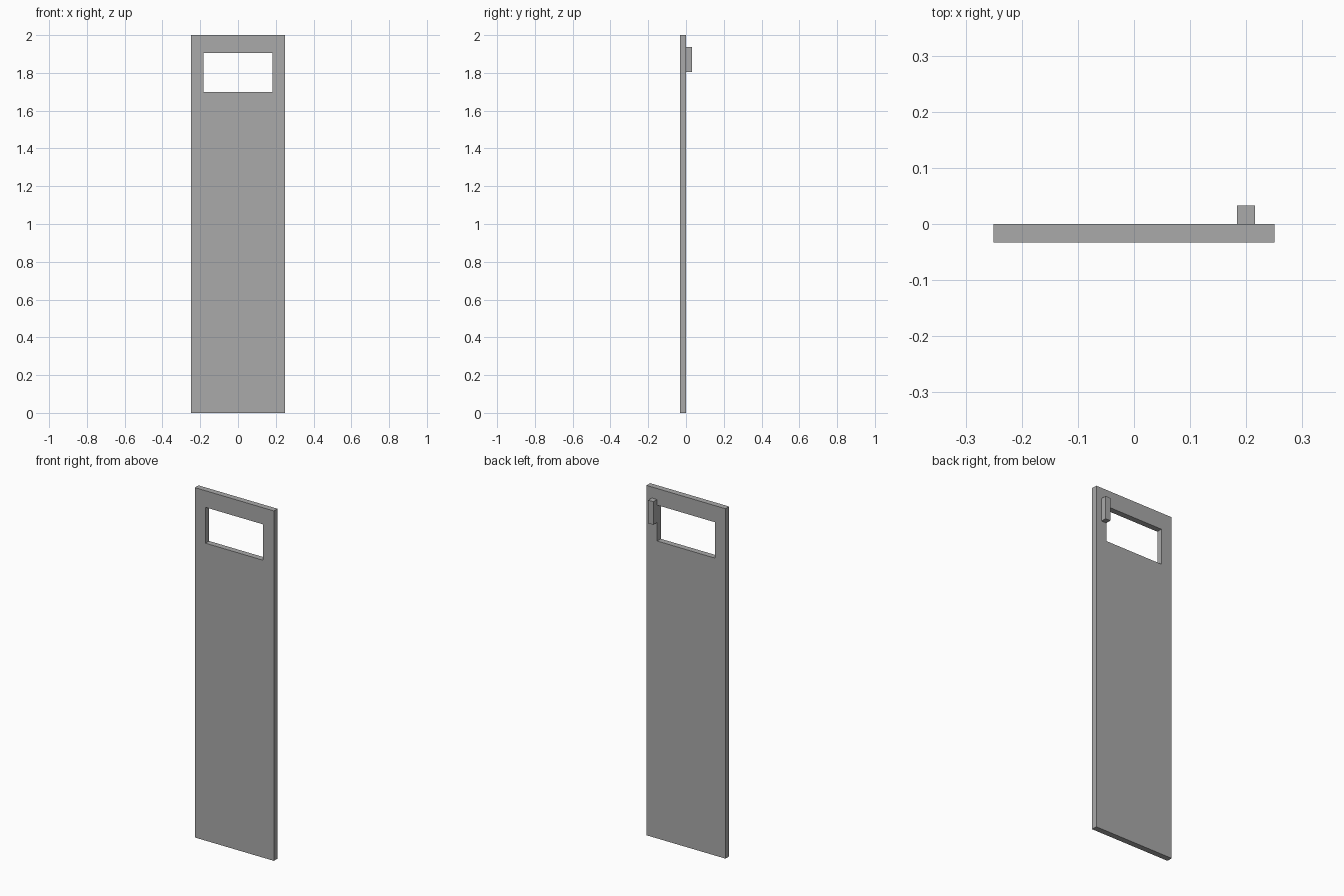
import bpy
import bmesh

cube = bpy.data.objects.get("Cube")
if cube:
    bpy.data.objects.remove(cube, do_unlink=True)

# Single grey paint
GREY = (0.4, 0.4, 0.4, 1.0)
grey = bpy.data.materials.new("grey paint")
grey.use_nodes = True
grey.diffuse_color = GREY
grey.node_tree.nodes["Principled BSDF"].inputs["Base Color"].default_value = GREY


def add_object(name, bm):
    bmesh.ops.recalc_face_normals(bm, faces=bm.faces[:])
    mesh = bpy.data.meshes.new(name)
    bm.to_mesh(mesh)
    bm.free()
    mesh.materials.append(grey)
    obj = bpy.data.objects.new(name, mesh)
    bpy.context.collection.objects.link(obj)
    return obj


def rectangle(bm, x0, x1, z0, z1, y):
    return [bm.verts.new((x, y, z))
            for x, z in ((x0, z0), (x1, z0), (x1, z1), (x0, z1))]


def extrude_back(bm, depth):
    result = bmesh.ops.extrude_face_region(bm, geom=bm.faces[:])
    verts = [v for v in result["geom"] if isinstance(v, bmesh.types.BMVert)]
    bmesh.ops.translate(bm, verts=verts, vec=(0, depth, 0))


# Door panel: a ring of four faces around the window opening, given thickness
FRONT, BACK, DEPTH = -0.033, 0.0, 0.033
bm = bmesh.new()
outer = rectangle(bm, -0.25, 0.25, 0.0, 2.0, FRONT)
inner = rectangle(bm, -0.182, 0.182, 1.70, 1.905, FRONT)
for i in range(4):
    j = (i + 1) % 4
    bm.faces.new((outer[i], outer[j], inner[j], inner[i]))
extrude_back(bm, DEPTH)
add_object("door_panel", bm)

# Upright handle block on the back face, beside the window
bm = bmesh.new()
bm.faces.new(rectangle(bm, 0.184, 0.216, 1.805, 1.937, BACK))
extrude_back(bm, DEPTH)
add_object("door_handle", bm)
